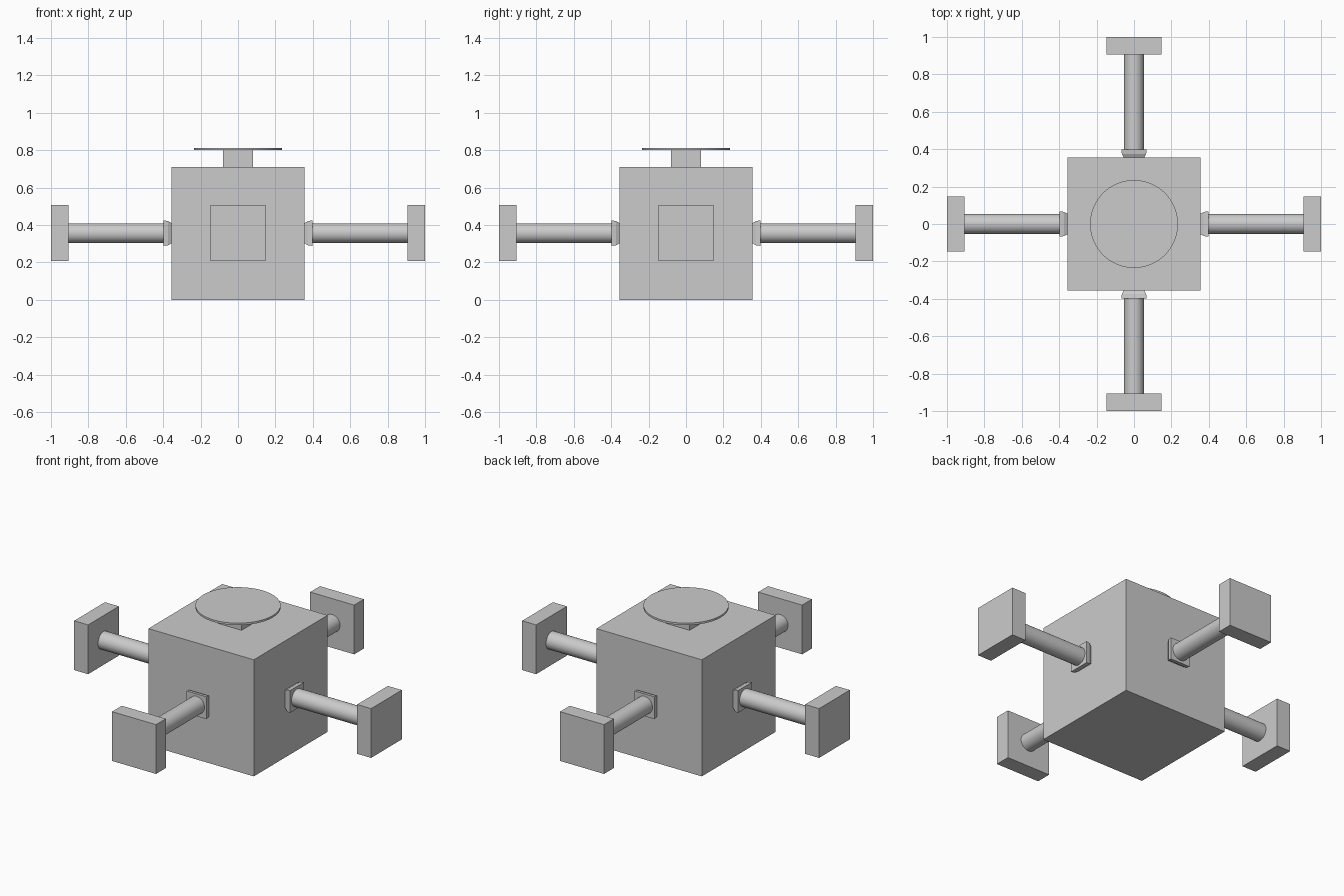
import bpy, bmesh, math
from mathutils import Matrix, Vector

if "Cube" in bpy.data.objects:
    bpy.data.objects.remove(bpy.data.objects["Cube"])

ARM_Z = 0.356


def box(name, size, loc, rot=0.0):
    """Axis-aligned box, spun about the vertical centre line by rot."""
    bm = bmesh.new()
    bmesh.ops.create_cube(bm, size=1.0)
    bmesh.ops.scale(bm, vec=size, verts=bm.verts)
    bmesh.ops.translate(bm, vec=loc, verts=bm.verts)
    return finish(name, bm, rot)


def finish(name, bm, rot=0.0, smooth=False):
    bmesh.ops.rotate(bm, cent=(0, 0, 0), matrix=Matrix.Rotation(rot, 3, 'Z'), verts=bm.verts)
    bmesh.ops.recalc_face_normals(bm, faces=bm.faces)
    mesh = bpy.data.meshes.new(name)
    bm.to_mesh(mesh)
    bm.free()
    obj = bpy.data.objects.new(name, mesh)
    bpy.context.collection.objects.link(obj)
    if smooth:
        bpy.ops.object.select_all(action='DESELECT')
        obj.select_set(True)
        bpy.context.view_layer.objects.active = obj
        bpy.ops.object.shade_smooth_by_angle(angle=math.radians(35))
    return obj


def cylinder(name, radius, depth, loc, along_x=False, segments=32, rot=0.0):
    bm = bmesh.new()
    bmesh.ops.create_cone(bm, cap_ends=True, segments=segments,
                          radius1=radius, radius2=radius, depth=depth)
    if along_x:
        bmesh.ops.rotate(bm, cent=(0, 0, 0), verts=bm.verts,
                         matrix=Matrix.Rotation(math.pi / 2, 3, 'Y'))
    bmesh.ops.translate(bm, vec=loc, verts=bm.verts)
    return finish(name, bm, rot, smooth=True)


def collar(name, rot):
    """Square collar: straight outer rim, tapering in towards the body."""
    bm = bmesh.new()
    rings = []
    for x, h in ((0.353, 0.053), (0.375, 0.065), (0.398, 0.068)):
        rings.append([bm.verts.new(Vector((x, sy * h, ARM_Z + sz * h)))
                      for sy, sz in ((-1, -1), (1, -1), (1, 1), (-1, 1))])
    for a, b in zip(rings, rings[1:]):
        for i in range(4):
            j = (i + 1) % 4
            bm.faces.new((a[i], a[j], b[j], b[i]))
    bm.faces.new(rings[0])
    bm.faces.new(rings[-1])
    return finish(name, bm, rot)


# Central cube, neck and round cap
box("body", (0.71, 0.71, 0.71), (0, 0, 0.355))
box("neck", (0.158, 0.158, 0.1), (0, 0, 0.755))
cylinder("top_disc", 0.235, 0.012, (0, 0, 0.806), segments=64)

# Four arms, each with collar, rod and square end plate
for i, side in enumerate(("right", "back", "left", "front")):
    a = i * math.pi / 2
    collar(side + "_collar", a)
    cylinder(side + "_rod", 0.053, 0.56, (0.63, 0, ARM_Z), along_x=True, rot=a)
    box(side + "_end_plate", (0.094, 0.296, 0.3), (0.953, 0, ARM_Z), a)
